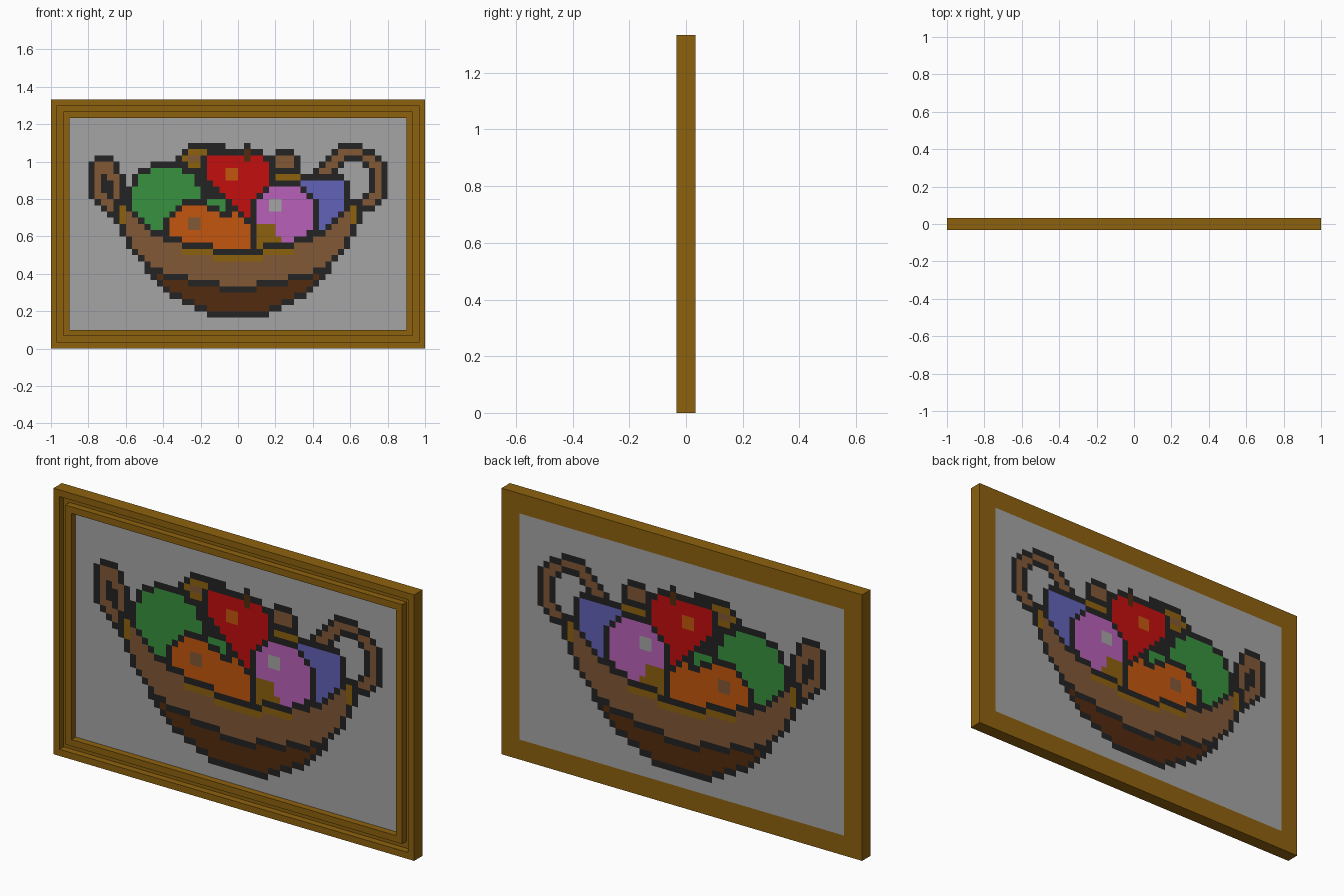
import bpy
import bmesh

cube = bpy.data.objects.get("Cube")
if cube:
    bpy.data.objects.remove(cube, do_unlink=True)

U = 1 / 30  # one tile of the mosaic


# --- Materials -------------------------------------------------------------
def linear(c):
    c /= 255
    return c / 12.92 if c <= 0.04045 else ((c + 0.055) / 1.055) ** 2.4


MATS, INDEX = [], {}


def material(name, *rgb):
    mat = bpy.data.materials.new(name)
    mat.use_nodes = True
    col = (*[linear(c) for c in rgb], 1)
    mat.diffuse_color = col
    mat.node_tree.nodes["Principled BSDF"].inputs["Base Color"].default_value = col
    INDEX[name] = len(MATS)
    MATS.append(mat)


material("grey", 165, 165, 165)
material("black", 35, 35, 35)
material("ochre", 141, 97, 14)
material("brown", 129, 88, 54)
material("dark_brown", 84, 43, 14)
material("green", 56, 145, 62)
material("red", 196, 14, 14)
material("orange", 196, 86, 14)
material("pink", 184, 97, 184)
material("blue", 98, 98, 184)


def make_object(name, bm, mats):
    mesh = bpy.data.meshes.new(name)
    bm.to_mesh(mesh)
    bm.free()
    for m in mats:
        mesh.materials.append(m)
    obj = bpy.data.objects.new(name, mesh)
    bpy.context.collection.objects.link(obj)
    return obj


# --- Picture frame: grooved profile swept round four mitred corners --------
profile = [(0, 1), (0, -1), (1, -1), (1, 0), (2, 0), (2, -1), (3, -1), (3, 1)]
bm = bmesh.new()
rings = []
for sx, sz in ((-1, -1), (1, -1), (1, 1), (-1, 1)):
    rings.append([bm.verts.new((sx * (30 - i) * U, y * U, (20 + sz * (20 - i)) * U))
                  for i, y in profile])
for k in range(4):
    a, b = rings[k - 1], rings[k]
    for i in range(len(profile)):
        bm.faces.new((a[i - 1], b[i - 1], b[i], a[i]))
bmesh.ops.recalc_face_normals(bm, faces=bm.faces)
make_object("picture_frame", bm, [MATS[INDEX["ochre"]]])

# --- Mosaic drawing helpers, in tile units from the lower left corner ------
CELLS = [(c, r) for c in range(3, 57) for r in range(3, 37)]
canvas = dict.fromkeys(CELLS, "grey")


def near(cell):
    c, r = cell
    return {(c + 1, r), (c - 1, r), (c, r + 1), (c, r - 1)}


def box(x0, y0, x1, y1):
    return {(c, r) for c in range(x0, x1) for r in range(y0, y1)}


def ellipse(cx, cy, rx, ry):
    return {(c, r) for c, r in CELLS
            if ((c + 0.5 - cx) / rx) ** 2 + ((r + 0.5 - cy) / ry) ** 2 < 1}


def polygon(*pts):
    def inside(px, py):
        hit = False
        for i, (x1, y1) in enumerate(pts):
            x0, y0 = pts[i - 1]
            if (y0 > py) != (y1 > py) and px < x0 + (py - y0) * (x1 - x0) / (y1 - y0):
                hit = not hit
        return hit
    return {(c, r) for c, r in CELLS if inside(c + 0.5, r + 0.5)}


def paint(colour, cells, outline=False):
    if outline:
        for cell in cells:
            canvas.update(dict.fromkeys(near(cell), "black"))
    canvas.update(dict.fromkeys(cells, colour))


# Handles
paint("brown", ellipse(48.2, 27, 5, 5), True)
paint("grey", ellipse(48.5, 27, 2.8, 3.1), True)
paint("brown", polygon((7, 25), (7, 30), (10, 30), (11, 27), (11, 22), (9, 22)), True)
paint("black", polygon((8, 26), (8, 29), (10, 27), (10, 24)))

# Bowl silhouette, the right half mirrored about the centre line
half = polygon((30, 5), (34, 5), (39.1, 7.5), (42.1, 9.6), (48.1, 16.5), (50.1, 21.5),
               (50.1, 24), (30, 24))
bowl = half | {(59 - c, r) for c, r in half}
paint("black", bowl | box(24, 20, 47, 28))

# Fruit, from back to front
paint("ochre", ellipse(25, 30.5, 4, 1.6), True)
paint("brown", box(22, 30, 25, 31))
paint("brown", ellipse(37.5, 30, 1.6, 1.2), True)
paint("ochre", box(36, 26, 40, 28), True)
paint("blue", polygon((40, 27), (47, 27), (47, 22), (44, 18), (40, 18)), True)
paint("green", ellipse(18.5, 23.7, 5.7, 5.6), True)
paint("red", polygon((26, 31), (34, 31), (35, 30), (35, 27), (32, 21), (31, 21),
                     (30, 23), (25, 27), (25, 30)), True)
paint("orange", box(28, 27, 30, 29))
paint("dark_brown", box(31, 30, 32, 32))
paint("black", box(31, 32, 32, 33))
paint("green", box(24, 23, 26, 24) | box(26, 21, 28, 24))
paint("pink", ellipse(37.5, 21.5, 4.8, 4.8), True)
paint("grey", box(35, 22, 37, 24))
paint("ochre", polygon((32, 16), (33, 20), (36, 20), (37, 16)))
paint("orange", polygon((19, 16), (19, 21), (22, 23), (25, 23), (26, 22), (28, 21),
                        (30, 22), (32, 20), (32, 16)), True)
paint("brown", box(22, 19, 24, 21))

# Basket front: base, dividing line, body and rim stepping up to the sides
for c, r in bowl:
    dx = abs(c + 0.5 - 30)
    line = 9 + sum(dx > t for t in (3, 8, 12, 14))
    rim = 15 + sum(dx > t for t in (4, 9, 12, 14, 15, 16, 17, 18))
    if r <= rim:
        if not near((c, r)) <= bowl or r in (line, rim):
            colour = "black"
        elif r < line:
            colour = "dark_brown"
        elif (dx < 9 and r == rim - 1) or (dx > 18 and r > 19):
            colour = "ochre"
        else:
            colour = "brown"
        paint(colour, {(c, r)})

# --- Mosaic panel: tiled grid given thickness ------------------------------
bm = bmesh.new()
verts = {(c, r): bm.verts.new(((c - 30) * U, 0, r * U))
         for c in range(3, 58) for r in range(3, 38)}
for c, r in CELLS:
    face = bm.faces.new([verts[p] for p in ((c, r), (c + 1, r), (c + 1, r + 1), (c, r + 1))])
    face.material_index = INDEX[canvas[c, r]]
panel = make_object("mosaic_panel", bm, MATS)
solid = panel.modifiers.new("thickness", "SOLIDIFY")
solid.thickness = U
solid.offset = -1
